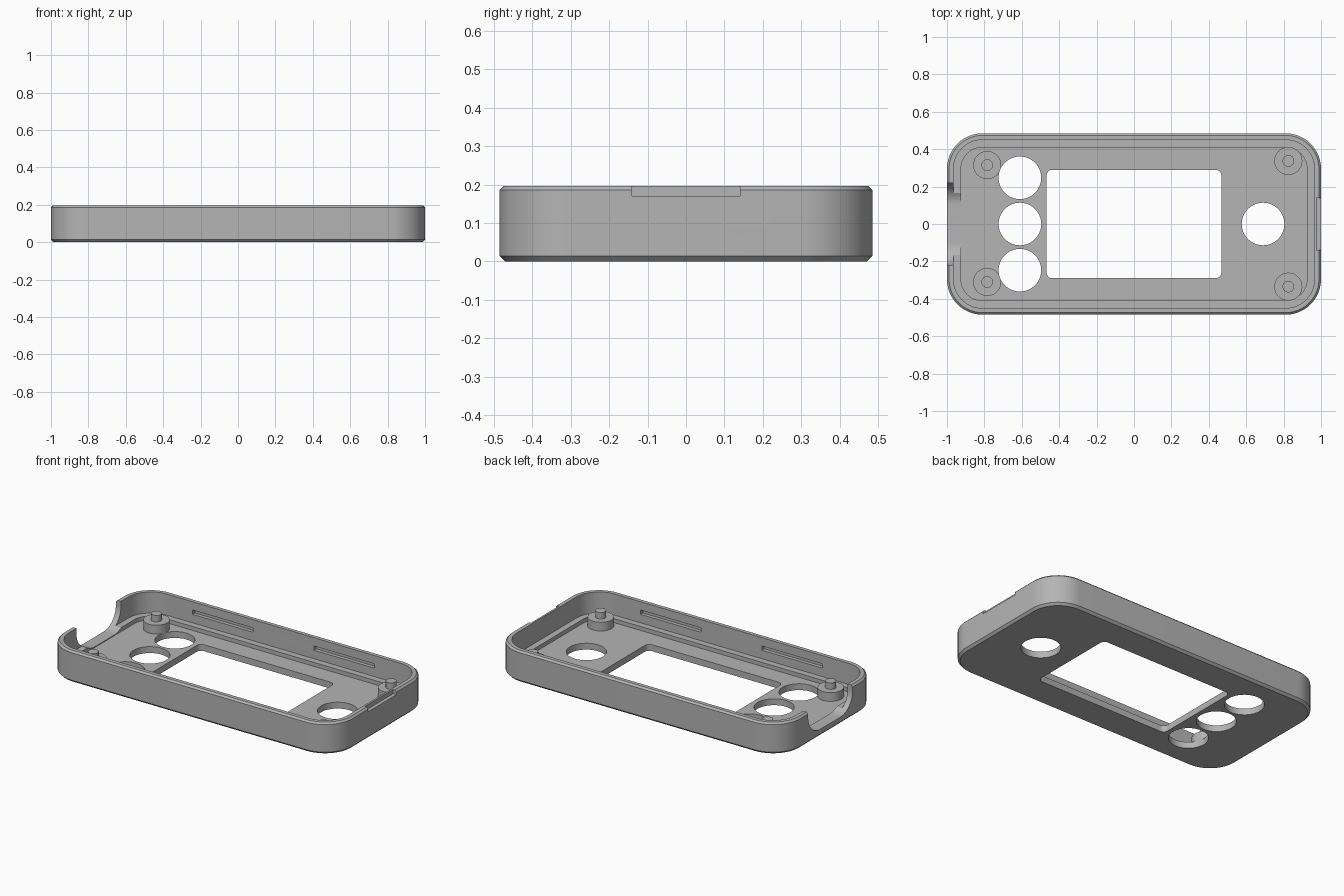
import bpy, bmesh
from math import sin, cos, pi
from mathutils import Vector

if "Cube" in bpy.data.objects:
    bpy.data.objects.remove(bpy.data.objects["Cube"], do_unlink=True)

HX, HY, R = 1.0, 0.485, 0.19
HEIGHT, FLOOR, LEDGE = 0.197, 0.04, 0.065

grey = bpy.data.materials.new("plain grey")
grey.use_nodes = True
grey.diffuse_color = (0.46, 0.46, 0.46, 1)
grey.node_tree.nodes["Principled BSDF"].inputs["Base Color"].default_value = grey.diffuse_color


def rounded_rect(hx, hy, r, seg=12):
    """Counter-clockwise outline of a rectangle with rounded corners."""
    pts = []
    for q, (sx, sy) in enumerate([(1, 1), (-1, 1), (-1, -1), (1, -1)]):
        for i in range(seg + 1):
            a = (q + i / seg) * pi / 2
            pts.append((sx * (hx - r) + r * cos(a), sy * (hy - r) + r * sin(a)))
    return pts


def loft(name, rings):
    """Skin a stack of matching 3D rings and cap both ends."""
    bm = bmesh.new()
    loops = [[bm.verts.new(p) for p in ring] for ring in rings]
    for a, b in zip(loops, loops[1:]):
        for i in range(len(a)):
            j = (i + 1) % len(a)
            bm.faces.new((a[i], a[j], b[j], b[i]))
    bm.faces.new(loops[0][::-1])
    bm.faces.new(loops[-1])
    bmesh.ops.recalc_face_normals(bm, faces=bm.faces)
    mesh = bpy.data.meshes.new(name)
    bm.to_mesh(mesh)
    bm.free()
    mesh.materials.append(grey)
    obj = bpy.data.objects.new(name, mesh)
    bpy.context.collection.objects.link(obj)
    return obj


def prism(name, outline, z0, z1):
    return loft(name, [[(x, y, z) for x, y in outline] for z in (z0, z1)])


def circle(cx, cy, r, seg=48):
    return [(cx + r * cos(2 * pi * i / seg), cy + r * sin(2 * pi * i / seg)) for i in range(seg)]


def box(name, x0, x1, y0, y1, z0, z1):
    return prism(name, [(x0, y0), (x1, y0), (x1, y1), (x0, y1)], z0, z1)


def activate(obj):
    bpy.ops.object.select_all(action='DESELECT')
    obj.select_set(True)
    bpy.context.view_layer.objects.active = obj


def cut(obj, cutter):
    mod = obj.modifiers.new("cut", 'BOOLEAN')
    mod.operation = 'DIFFERENCE'
    mod.solver = 'EXACT'
    mod.object = cutter
    activate(obj)
    bpy.ops.object.modifier_apply(modifier=mod.name)
    bpy.data.objects.remove(cutter, do_unlink=True)


# Tray shell: (inset, height) profile from the underside, over the rim, down to the floor
profile = [(0.014, 0), (0, 0.014), (0, HEIGHT - 0.011), (0.011, HEIGHT), (0.035, HEIGHT),
           (0.035, LEDGE), (0.075, LEDGE), (0.075, FLOOR)]
shell = loft("case_shell", [[(x, y, z) for x, y in rounded_rect(HX - d, HY - d, R - d)]
                            for d, z in profile])

# Screen window and round button openings
cut(shell, prism("window_cutter", rounded_rect(0.467, 0.29, 0.03, 6), -0.1, 0.1))
for x, y in [(-0.61, 0.247), (-0.61, 0), (-0.61, -0.247), (0.69, 0)]:
    cut(shell, prism("hole_cutter", circle(x, y, 0.114), -0.1, 0.1))

# Snap slots inside both long walls
for sx in (-1, 1):
    for sy in (-1, 1):
        x, y = sx * 0.42, sy * 0.455
        cut(shell, box("slot_cutter", x - 0.21, x + 0.21, y - 0.018, y + 0.018, 0.118, 0.145))

# Cable opening with a rounded bottom in the right wall
arc = [(0.1 + 0.12 * sin(a), 0.165 - 0.12 * cos(a)) for a in (i * pi / 32 for i in range(17))]
half = arc + [(0.22, 0.3)]
opening = half + [(-y, z) for y, z in reversed(half)]
cut(shell, loft("cable_cutter", [[(x, y, z) for y, z in opening] for x in (-1.1, -0.9)]))

# Pry notch on the outside of the left rim
cut(shell, box("notch_cutter", 0.977, 1.1, -0.14, 0.14, 0.17, 0.3))

# Corner posts with locating pins
posts = []
for side, x, y in [("right_back", -0.785, 0.315), ("right_front", -0.785, -0.31),
                   ("left_back", 0.825, 0.337), ("left_front", 0.825, -0.335)]:
    rings = [(0.075, FLOOR - 0.01), (0.075, 0.095), (0.031, 0.095), (0.031, 0.135)]
    posts.append(loft(side + "_post", [[(px, py, z) for px, py in circle(x, y, r, 32)]
                                       for r, z in rings]))

# Keep posts clear of the neighbouring button openings
for post, y in zip(posts[:2], (0.247, -0.247)):
    cut(post, prism("post_cutter", circle(-0.61, y, 0.114), -0.1, 0.3))

for obj in [shell] + posts:
    activate(obj)
    bpy.ops.object.shade_smooth_by_angle(angle=0.5)
